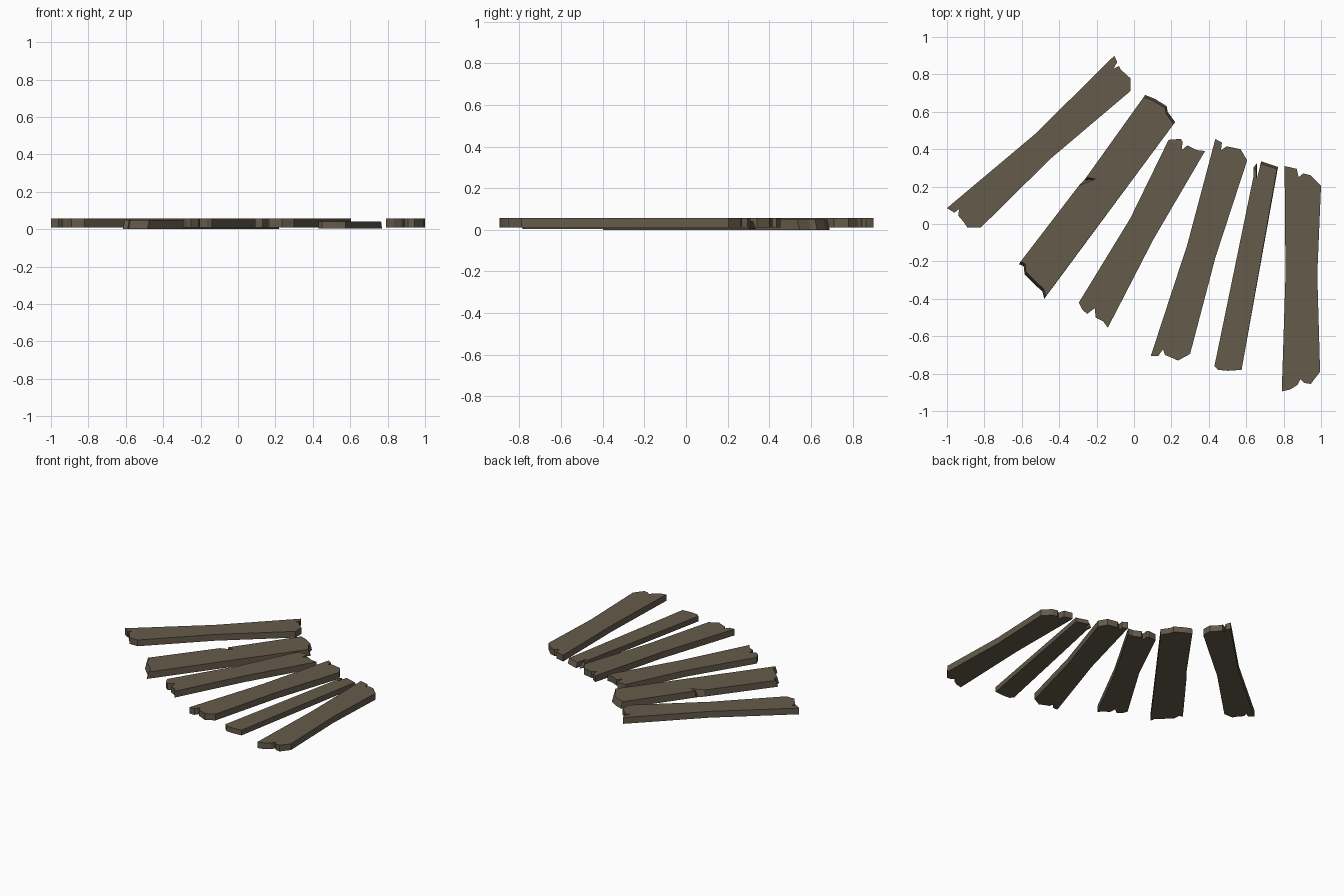
import bpy, bmesh

wood = bpy.data.materials.new("weathered brown wood")
wood.diffuse_color = (0.13, 0.104, 0.07, 1)


def plank(name, outline, z0=0.01, z1=0.057):
    """Extrude an outline; a point may carry a separate top position (x, y, top_x, top_y)."""
    bm = bmesh.new()
    low = [bm.verts.new((p[0], p[1], z0)) for p in outline]
    high = [bm.verts.new((p[-2], p[-1], z1)) for p in outline]
    bm.faces.new(low)
    bm.faces.new(high)
    n = len(outline)
    for i in range(n):
        j = (i + 1) % n
        bm.faces.new((low[i], low[j], high[j], high[i]))
    bmesh.ops.recalc_face_normals(bm, faces=bm.faces)
    bmesh.ops.triangulate(bm, faces=[f for f in bm.faces if len(f.verts) > 4])
    mesh = bpy.data.meshes.new(name)
    bm.to_mesh(mesh)
    bm.free()
    mesh.materials.append(wood)
    bpy.context.collection.objects.link(bpy.data.objects.new(name, mesh))


def chipped(points, dx, dy):
    """Broken end whose top edge is pulled back by (dx, dy)."""
    return [(x, y, x + dx, y + dy) for x, y in points]


# Far left plank
plank("plank_1", [
    (-1, .085), (-.96, .06), (-.935, .08), (-.94, .045), (-.91, .01), (-.89, -.02),
    (-.82, -.02), (-.445, .35), (-.02, .71), (-.02, .78), (-.07, .825), (-.08, .845),
    (-.11, .83), (-.09, .865), (-.105, .9), (-.53, .48)])

# Wide plank with splintered ends and a chip in one side
plank("plank_2",
      chipped([(-.615, -.215), (-.59, -.225), (-.585, -.27), (-.53, -.325),
               (-.49, -.36), (-.48, -.4)], .008, .013)
      + chipped([(.22, .545), (.18, .6), (.175, .63), (.11, .67), (.06, .69)], -.008, -.011)
      + [(-.255, .25), (-.265, .235, -.205, .24), (-.295, .205)],
      0.0, 0.05)

# Waisted planks in the middle
plank("plank_3", [
    (.185, .45), (.25, .455), (.26, .44), (.255, .395), (.285, .42), (.335, .395),
    (.38, .39), (.105, -.08), (-.14, -.555), (-.165, -.52), (-.205, -.5), (-.21, -.45),
    (-.25, -.48), (-.275, -.46), (-.295, -.42), (-.02, .03)])
plank("plank_4", [
    (.435, .455), (.47, .435), (.465, .395), (.495, .415), (.57, .4), (.605, .34),
    (.435, -.18), (.3, -.695), (.235, -.73), (.19, -.71), (.165, -.7), (.155, -.67),
    (.13, -.705), (.09, -.705), (.285, -.11)])

# Narrow thin plank with a split corner
plank("plank_5", [
    (.43, -.76), (.45, -.78), (.5, -.785), (.575, -.78), (.77, .305, .765, .295),
    (.68, .335, .678, .322), (.657, .24), (.658, .325, .652, .3), (.64, .305, .638, .29),
    (.64, .26)], 0.003, 0.042)

# Far right plank
plank("plank_6", [
    (.805, .31), (.87, .295), (.88, .25), (.905, .27), (.945, .26), (1, .205),
    (.98, -.27), (.995, -.79), (.945, -.855), (.91, -.85), (.89, -.83), (.875, -.86),
    (.835, -.885), (.79, -.895), (.81, -.27)])
